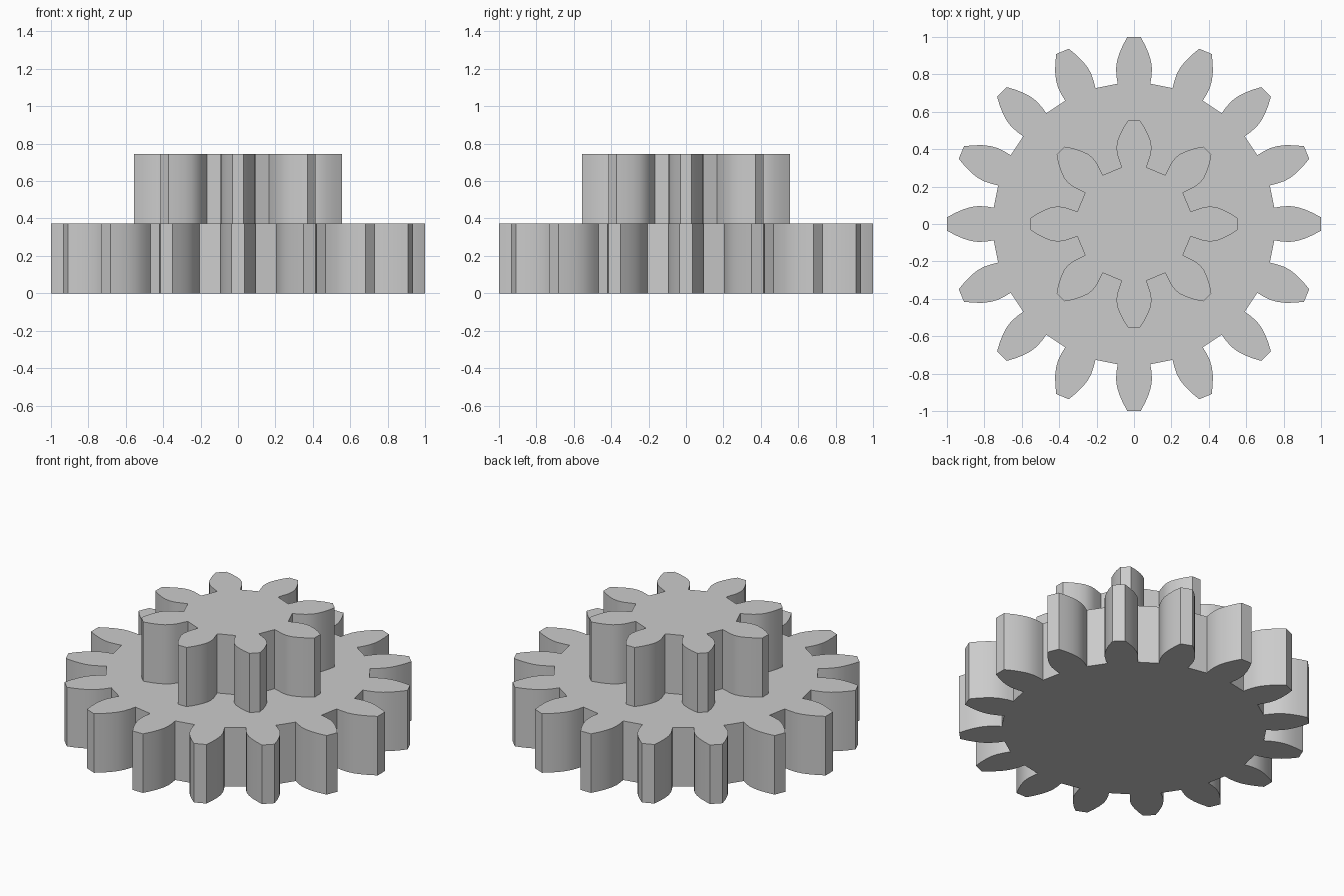
import bpy, bmesh, math

if "Cube" in bpy.data.objects:
    bpy.data.objects.remove(bpy.data.objects["Cube"])

grey = bpy.data.materials.new("light grey")
grey.diffuse_color = (0.6, 0.6, 0.6, 1)
grey.use_nodes = True
grey.node_tree.nodes["Principled BSDF"].inputs["Base Color"].default_value = grey.diffuse_color


def gear(name, teeth, flank, z0, z1):
    """Extruded spur gear; flank lists (radial, half width) from root to tip."""
    # one tooth outline, clockwise side first, then mirrored
    tooth = [(r, -w) for r, w in flank] + [(r, w) for r, w in reversed(flank)]
    bm = bmesh.new()
    outline = []
    for i in range(teeth):
        a = 2 * math.pi * i / teeth
        c, s = math.cos(a), math.sin(a)
        outline += [bm.verts.new((r * c - w * s, r * s + w * c, z0)) for r, w in tooth]
    base = bm.faces.new(outline)
    top = bmesh.ops.extrude_face_region(bm, geom=[base], use_keep_orig=True)
    for v in top["geom"]:
        if isinstance(v, bmesh.types.BMVert):
            v.co.z = z1
    bmesh.ops.recalc_face_normals(bm, faces=bm.faces[:])
    mesh = bpy.data.meshes.new(name)
    bm.to_mesh(mesh)
    bm.free()
    ob = bpy.data.objects.new(name, mesh)
    bpy.context.collection.objects.link(ob)
    mesh.materials.append(grey)
    # smooth flanks, crisp tips, roots and rims
    bpy.ops.object.select_all(action='DESELECT')
    ob.select_set(True)
    bpy.context.view_layer.objects.active = ob
    bpy.ops.object.shade_smooth_by_angle(angle=math.radians(28))
    return ob


# wide lower wheel
gear("large_gear", 16,
     [(0.75, 0.087), (0.785, 0.093), (0.83, 0.096), (0.87, 0.091),
      (0.91, 0.079), (0.955, 0.060), (0.999, 0.036)], 0.0, 0.372)

# small upper pinion
gear("small_gear", 8,
     [(0.303, 0.067), (0.37, 0.089), (0.405, 0.094), (0.44, 0.090),
      (0.475, 0.077), (0.515, 0.057), (0.555, 0.030)], 0.372, 0.745)
